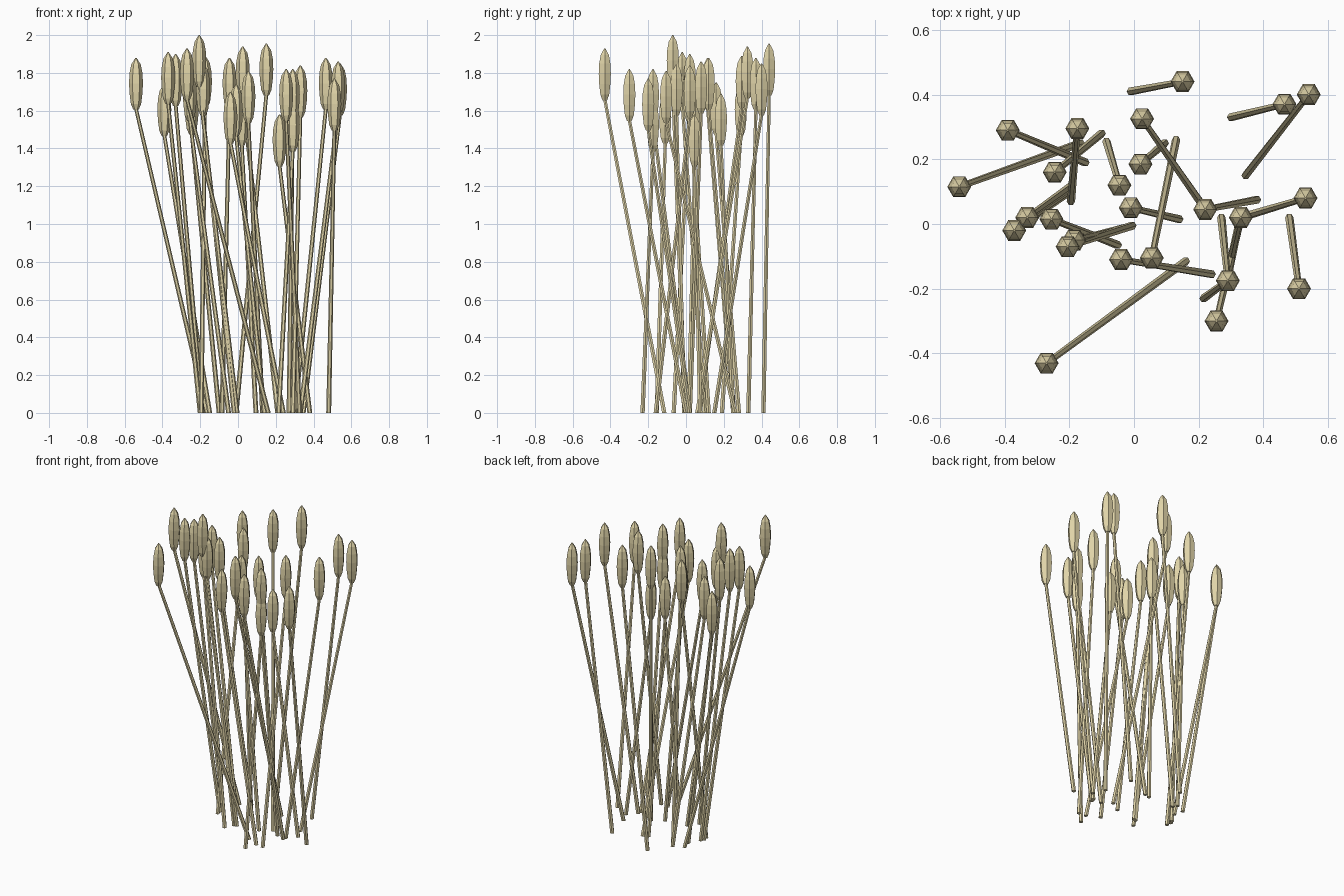
import bpy, bmesh, math

# straw colour
straw = bpy.data.materials.new("straw")
straw.diffuse_color = (0.76, 0.67, 0.40, 1)

# each reed: base x, base y, head x, head y, tip height
REEDS = [
    (-0.01, 0.41, 0.15, 0.44, 1.955), (0.345, 0.15, 0.54, 0.40, 1.85),
    (0.30, 0.33, 0.465, 0.37, 1.88), (0.21, 0.06, 0.025, 0.325, 1.94),
    (-0.195, 0.07, -0.175, 0.295, 1.89), (-0.15, 0.19, -0.39, 0.29, 1.74),
    (-0.165, 0.25, -0.54, 0.115, 1.88), (-0.10, 0.28, -0.245, 0.16, 1.75),
    (-0.085, 0.255, -0.045, 0.12, 1.88), (0.095, 0.25, 0.02, 0.185, 1.69),
    (0.14, 0.015, -0.01, 0.05, 1.74), (0.38, 0.075, 0.22, 0.045, 1.58),
    (0.29, -0.16, 0.33, 0.02, 1.84), (0.33, 0.02, 0.53, 0.08, 1.86),
    (0.48, 0.02, 0.51, -0.20, 1.77), (0.27, 0.02, 0.29, -0.175, 1.82),
    (0.215, -0.23, 0.29, -0.175, 1.66), (0.325, 0.0, 0.255, -0.30, 1.82),
    (-0.19, 0.12, -0.33, 0.02, 1.90), (-0.20, 0.10, -0.37, -0.02, 1.91),
    (-0.05, -0.065, -0.255, 0.015, 1.82), (-0.005, -0.005, -0.205, -0.07, 2.0),
    (-0.02, -0.01, -0.185, -0.05, 1.85), (0.24, -0.155, -0.04, -0.11, 1.70),
    (0.13, 0.26, 0.055, -0.105, 1.81), (0.16, -0.115, -0.27, -0.43, 1.93),
]

# seed head profile: (radius, height below the tip)
HEAD = [(0.014, -0.275), (0.027, -0.245), (0.034, -0.19), (0.037, -0.135),
        (0.034, -0.08), (0.025, -0.035), (0.003, 0.0)]
HEAD_LENGTH = 0.27


def loft(name, rings, sides=6):
    """Capped hexagonal tube through rings of (x, y, z, radius)."""
    bm = bmesh.new()
    loops = [[bm.verts.new((x + r * math.cos(2 * math.pi * i / sides),
                            y + r * math.sin(2 * math.pi * i / sides), z))
              for i in range(sides)] for x, y, z, r in rings]
    for low, high in zip(loops, loops[1:]):
        for i in range(sides):
            j = (i + 1) % sides
            bm.faces.new((low[i], low[j], high[j], high[i]))
    bm.faces.new(loops[0][::-1])
    bm.faces.new(loops[-1])
    mesh = bpy.data.meshes.new(name)
    bm.to_mesh(mesh)
    bm.free()
    mesh.materials.append(straw)
    obj = bpy.data.objects.new(name, mesh)
    bpy.context.collection.objects.link(obj)


for n, (bx, by, hx, hy, top) in enumerate(REEDS, 1):
    # leaning stem, slightly thinner at the top
    loft(f"stem_{n}", [(bx, by, 0, 0.013), (hx, hy, top - HEAD_LENGTH, 0.010)])
    # upright seed head
    loft(f"seed_head_{n}", [(hx, hy, top + dz, r) for r, dz in HEAD])
